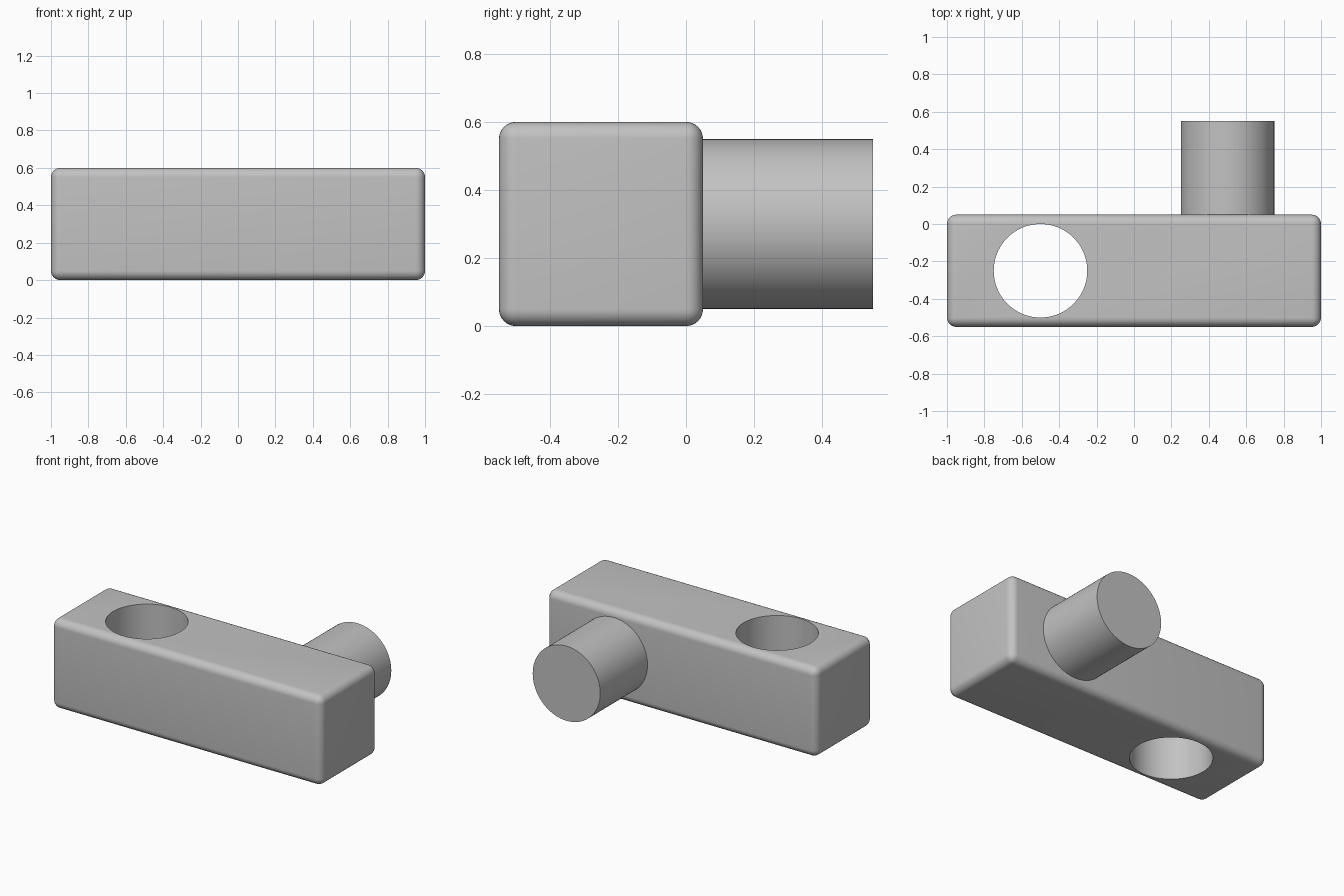
import bpy
import math

if "Cube" in bpy.data.objects:
    bpy.data.objects.remove(bpy.data.objects["Cube"])

grey = bpy.data.materials.new("plain grey")
grey.diffuse_color = (0.54, 0.54, 0.54, 1.0)
grey.use_nodes = True
grey.node_tree.nodes["Principled BSDF"].inputs["Base Color"].default_value = grey.diffuse_color


def cylinder(name, radius, depth, location, rotation=(0, 0, 0)):
    bpy.ops.mesh.primitive_cylinder_add(vertices=96, radius=radius, depth=depth,
                                        location=location, rotation=rotation)
    obj = bpy.context.object
    obj.name = name
    obj.data.materials.append(grey)
    return obj


def smooth(obj):
    bpy.ops.object.select_all(action='DESELECT')
    obj.select_set(True)
    bpy.context.view_layer.objects.active = obj
    bpy.ops.object.shade_smooth_by_angle(angle=math.radians(30))


# Rounded bar
bpy.ops.mesh.primitive_cube_add(size=1, location=(0, -0.25, 0.3))
bar = bpy.context.object
bar.name = "bar"
bar.scale = (2, 0.6, 0.6)
bpy.ops.object.transform_apply(location=False, rotation=False, scale=True)
bar.data.materials.append(grey)
bevel = bar.modifiers.new("rounded edges", 'BEVEL')
bevel.width = 0.05
bevel.segments = 8

# Vertical through hole
cutter = cylinder("hole_cutter", 0.25, 1.0, (-0.5, -0.25, 0.3))
cutter.hide_render = True
hole = bar.modifiers.new("hole", 'BOOLEAN')
hole.operation = 'DIFFERENCE'
hole.solver = 'EXACT'
hole.object = cutter
bpy.context.view_layer.objects.active = bar
for mod in ("rounded edges", "hole"):
    bpy.ops.object.modifier_apply(modifier=mod)
bpy.data.objects.remove(cutter)
smooth(bar)

# Peg on the back face
peg = cylinder("peg", 0.25, 0.5, (0.5, 0.3, 0.3), (math.pi / 2, 0, 0))
smooth(peg)
